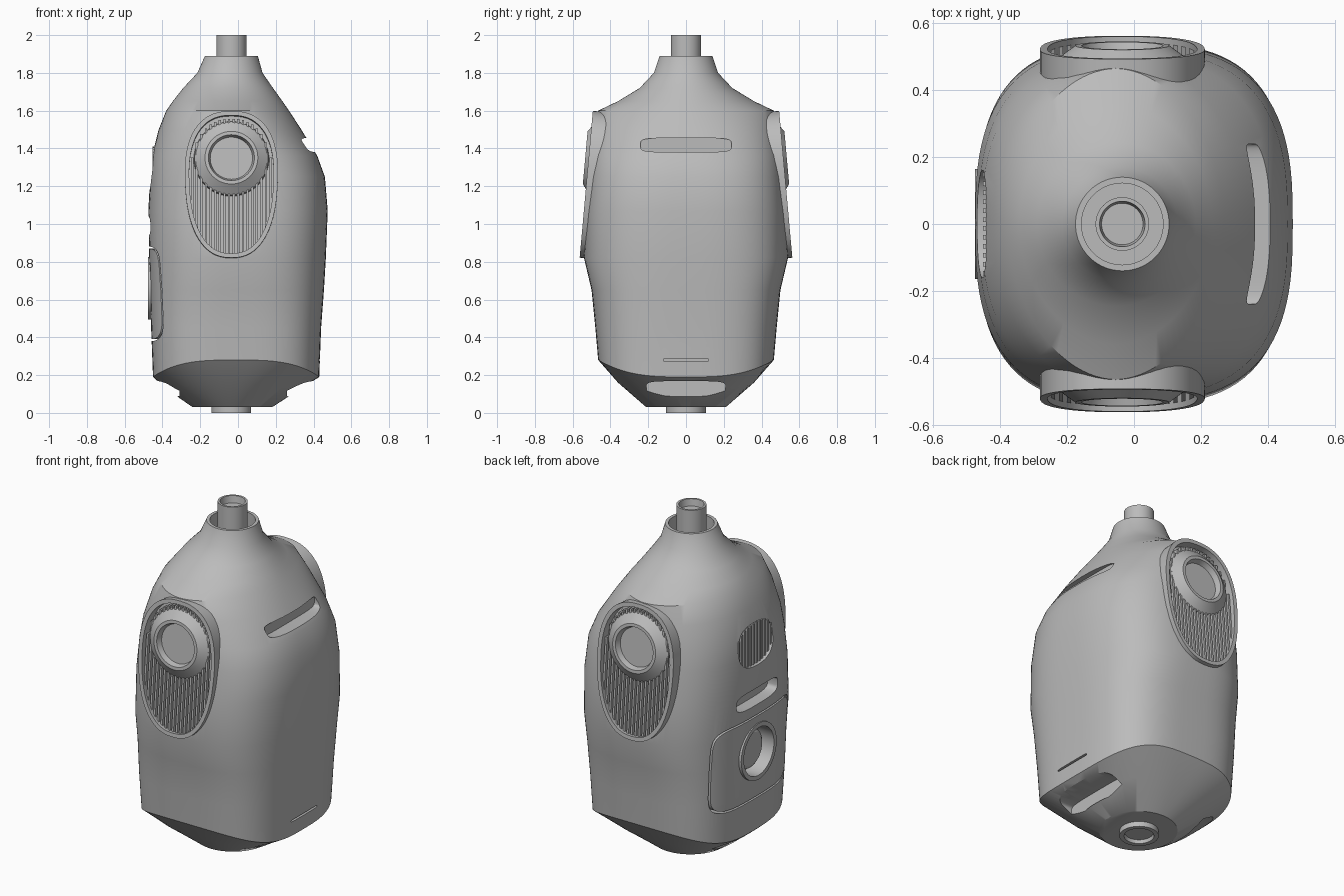
import bpy, bmesh, math
from mathutils import Matrix, Vector

cube = bpy.data.objects.get("Cube")
if cube:
    bpy.data.objects.remove(cube)

grey = bpy.data.materials.new("shell_grey")
grey.use_nodes = True
grey.diffuse_color = (0.5, 0.5, 0.5, 1)
grey.node_tree.nodes["Principled BSDF"].inputs["Base Color"].default_value = (0.5, 0.5, 0.5, 1)

CENTRE = -0.035


def frame(origin, u, v):
    u, v = Vector(u).normalized(), Vector(v).normalized()
    rotation = Matrix((u, v, u.cross(v))).transposed().to_4x4()
    return Matrix.Translation(origin) @ rotation


def outline(hu, hv, n=2.0, taper=0.0, cu=0.0, cv=0.0, count=64):
    """Superellipse outline, optionally wider at the top."""
    points = []
    for i in range(count):
        a = math.tau * i / count
        c, s = math.cos(a), math.sin(a)
        x = math.copysign(abs(c) ** (2 / n), c)
        y = math.copysign(abs(s) ** (2 / n), s)
        points.append((cu + hu * x * (1 + taper * y), cv + hv * y))
    return points


def finish(name, bm):
    bmesh.ops.recalc_face_normals(bm, faces=bm.faces)
    mesh = bpy.data.meshes.new(name)
    bm.to_mesh(mesh)
    bm.free()
    mesh.materials.append(grey)
    obj = bpy.data.objects.new(name, mesh)
    bpy.context.collection.objects.link(obj)
    return obj


def loft(name, rings, matrix=Matrix(), loop=False):
    """Bridge rings of 3D points; cap the ends or close the loop."""
    bm = bmesh.new()
    rows = [[bm.verts.new(matrix @ Vector(p)) for p in ring] for ring in rings]
    count = len(rows[0])
    pairs = list(zip(rows, rows[1:])) + ([(rows[-1], rows[0])] if loop else [])
    for a, b in pairs:
        for i in range(count):
            j = (i + 1) % count
            bm.faces.new((a[i], a[j], b[j], b[i]))
    if not loop:
        bm.faces.new(rows[0])
        bm.faces.new(rows[-1])
    return finish(name, bm)


def at(points, w):
    return [(u, v, w) for u, v in points]


def turned(name, matrix, profile, loop=False):
    """Round part from (radius, height) pairs."""
    return loft(name, [at(outline(r, r), w) for r, w in profile], matrix, loop)


def collar(name, matrix, outer, inner, low, high):
    return loft(name, [at(outer, low), at(outer, high), at(inner, high), at(inner, low)], matrix, True)


def slats(name, matrix, hu, hv, n, count, low, high):
    """Vertical bars that fill a rounded opening."""
    bm = bmesh.new()
    for i in range(count):
        u = hu * (2 * (i + 0.5) / count - 1)
        v = hv * (1 - abs(u / hu) ** n) ** (1 / n)
        size = Matrix.Diagonal((hu / count, 2 * v, high - low, 1))
        bmesh.ops.create_cube(bm, matrix=matrix @ Matrix.Translation((u, 0, (low + high) / 2)) @ size)
    return finish(name, bm)


def carve(target, cutter):
    cutter.hide_render = True
    mod = target.modifiers.new("cut", "BOOLEAN")
    mod.operation, mod.solver, mod.object = "DIFFERENCE", "EXACT", cutter
    bpy.context.view_layer.objects.active = target
    bpy.ops.object.modifier_apply(modifier=mod.name)
    bpy.data.objects.remove(cutter)


def pocket(target, matrix, points, low, high):
    carve(target, loft("cutter", [at(points, low), at(points, high)], matrix))


# Body sections: height, rise towards front and back, left x, right x, half depth, squareness
sections = [
    (0.03, 0, -0.24, 0.18, 0.21, 2),
    (0.12, 0.04, -0.37, 0.32, 0.36, 2.5),
    (0.19, 0.09, -0.45, 0.43, 0.465, 3.2),
    (0.45, 0, -0.46, 0.44, 0.48, 3.2),
    (0.65, 0, -0.465, 0.455, 0.50, 3.1),
    (0.82, 0, -0.47, 0.465, 0.54, 2.9),
    (1.07, 0, -0.475, 0.475, 0.53, 2.8),
    (1.25, 0, -0.465, 0.46, 0.515, 2.7),
    (1.36, 0, -0.455, 0.42, 0.505, 2.5),
    (1.5, 0, -0.42, 0.335, 0.485, 2.2),
    (1.6, 0, -0.38, 0.27, 0.465, 1.9),
    (1.65, 0, -0.345, 0.235, 0.36, 1.9),
    (1.72, 0, -0.29, 0.185, 0.245, 2),
    (1.8, 0, -0.215, 0.13, 0.17, 2),
    (1.89, 0, -0.175, 0.105, 0.14, 2),
]
rings = []
for z, rise, left, right, depth, n in sections:
    points = outline((right - left) / 2, depth, n, cu=(left + right) / 2, count=96)
    rings.append([(x, y, z + rise * abs(y / depth) ** 3) for x, y in points])
body = loft("body_shell", rings)

# Neck well and tube
upright = Matrix.Translation((CENTRE, 0, 0))
pocket(body, upright, outline(0.122, 0.122), 1.8, 2.1)
turned("neck_tube", upright, [(0.08, 1.78), (0.08, 2), (0.068, 2), (0.062, 1.96)])

# Base foot ring
turned("base_ring", upright, [(0.105, 0.05), (0.105, 0), (0.08, 0), (0.075, 0.02)])

# Front and back vents
front = frame((CENTRE, -0.527, 1.2), (1, 0, 0), (0, 0.07, 0.78))
back = Matrix.Scale(-1, 4, (0, 1, 0)) @ front
for side, vent in (("front", front), ("back", back)):
    outer = outline(0.245, 0.39, 2.4, 0.08, cv=0.01)
    inner = outline(0.222, 0.367, 2.4, 0.08, cv=0.01)
    pocket(body, vent, inner, -0.05, 0.2)
    collar(side + "_vent_rim", vent, outer, inner, -0.08, 0.002)
    slats(side + "_vent_slats", vent, 0.22, 0.36, 2.4, 18, -0.06, -0.016)
    boss = vent @ Matrix.Translation((0, 0.15, 0))
    turned(side + "_lamp_boss", boss,
           [(0.2, -0.06), (0.195, -0.02), (0.14, 0.02), (0.122, 0.02), (0.112, -0.012)])

# Service side: hatch groove, round port, handle slot and grille
service = frame((0, 0, 0), (0, -1, 0), (0, 0, 1))
groove = [outline(h, k, 7, cv=0.63) for h, k in ((0.36, 0.25), (0.35, 0.24))]
carve(body, collar("cutter", service, groove[0], groove[1], 0.35, 0.6))
port = service @ Matrix.Translation((0, 0.66, 0))
pocket(body, port, outline(0.16, 0.16), 0.38, 0.6)
collar("port_ring", port, outline(0.165, 0.165), outline(0.14, 0.14), 0.37, 0.476)
turned("port_plug", port, [(0.11, 0.37), (0.11, 0.42), (0.095, 0.43)])
pocket(body, service, outline(0.19, 0.05, 4, cv=0.99), 0.4, 0.6)
grille = service @ Matrix.Translation((0, 1.29, 0))
pocket(body, grille, outline(0.16, 0.12, 2.5), 0.42, 0.6)
slats("side_grille", grille, 0.16, 0.12, 2.5, 12, 0.41, 0.452)

# Plain side: shoulder slot and lower slit
plain = frame((0, 0, 0), (0, 1, 0), (0, 0, 1))
pocket(body, plain, outline(0.24, 0.037, 5, cv=1.418), 0.33, 0.6)
pocket(body, plain, outline(0.12, 0.006, 6, cv=0.28), 0.41, 0.6)

# Lifting notches under both sides
for matrix, depth in ((service, 0.31), (plain, 0.26)):
    pocket(body, matrix, outline(0.21, 0.04, 5, cv=0.128), depth, 0.6)

# Smooth shading with sharp edges kept
bpy.ops.object.select_all(action="DESELECT")
for obj in bpy.context.scene.objects:
    if obj.type == "MESH" and grey.name in obj.data.materials:
        obj.select_set(True)
        bpy.context.view_layer.objects.active = obj
bpy.ops.object.shade_smooth_by_angle(angle=math.radians(32))
